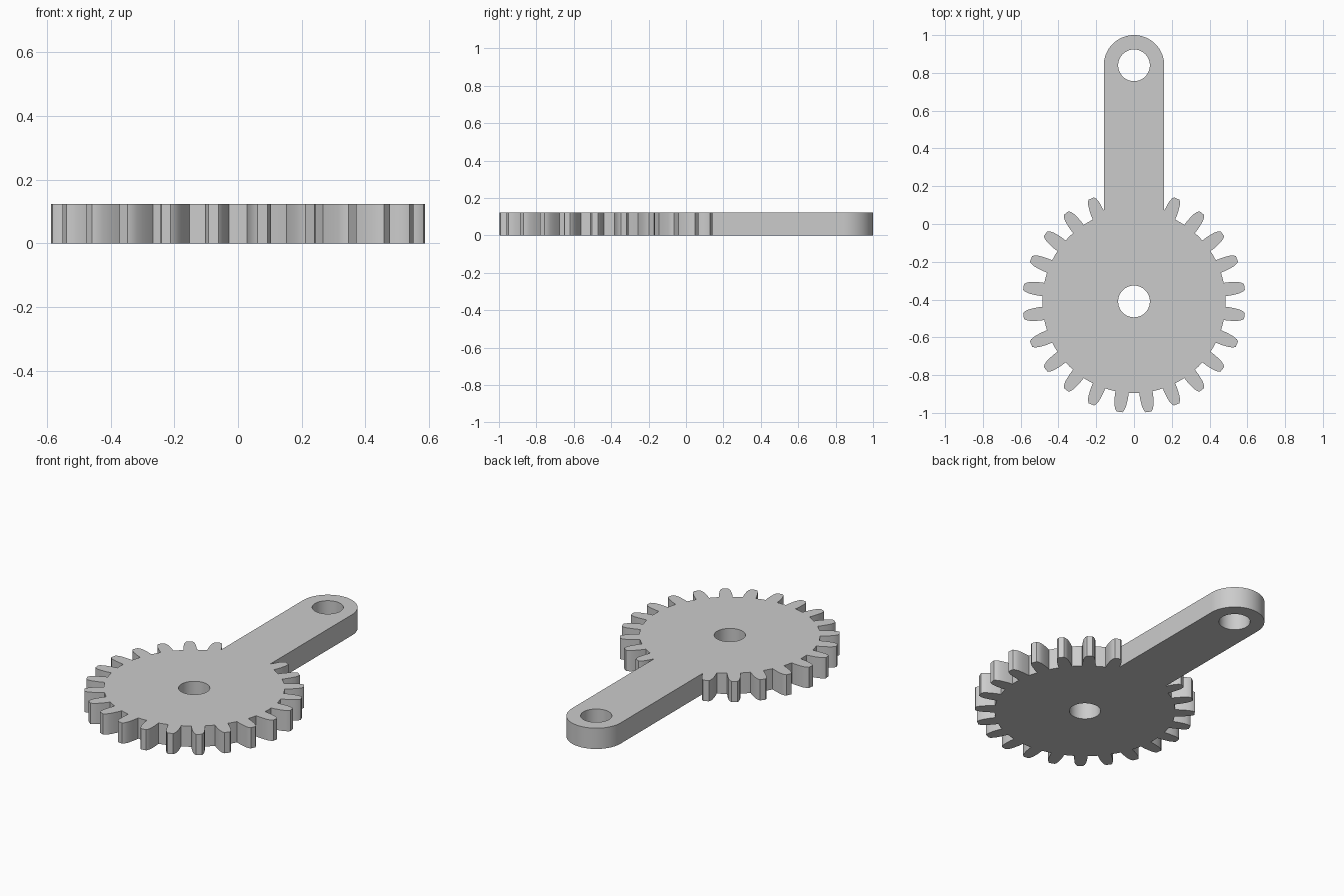
import bpy
from math import sin, cos, pi, radians

cube = bpy.data.objects.get("Cube")
if cube:
    bpy.data.objects.remove(cube, do_unlink=True)

THICK = 0.123
GEAR_Y, ARM_Y = -0.41, 0.84
ARM_HALF, HOLE = 0.16, 0.084
TEETH = 24
# Half of a tooth: radius, half angle in degrees
FLANK = [(0.485, 4.2), (0.51, 4.0), (0.535, 3.6), (0.56, 3.1), (0.58, 2.3), (0.59, 1.5)]

grey = bpy.data.materials.new("grey")
grey.use_nodes = True
colour = (0.6, 0.6, 0.6, 1)
grey.diffuse_color = colour
grey.node_tree.nodes["Principled BSDF"].inputs["Base Color"].default_value = colour


def arc(cy, r, start, end, steps):
    angles = [start + (end - start) * i / steps for i in range(steps + 1)]
    return [(r * cos(a), cy + r * sin(a)) for a in angles]


def polar(r, degrees):
    # Angle measured clockwise from the arm direction
    a = radians(degrees)
    return (r * sin(a), GEAR_Y + r * cos(a))


# Gear outline, leaving out the two teeth swallowed by the arm
outline = []
pitch = 360 / TEETH
for k in range(1, TEETH - 1):
    centre = (k + 0.5) * pitch
    outline += [polar(r, centre - h) for r, h in FLANK]
    outline += [polar(r, centre + h) for r, h in reversed(FLANK)]
    outline.append(polar(FLANK[0][0], centre + pitch / 2))
outline = [p for p in outline if p[1] < GEAR_Y or abs(p[0]) > ARM_HALF]

# Arm with a rounded end closes the outline
join_y = 0.075
outline.append((-ARM_HALF, join_y))
outline += arc(ARM_Y, ARM_HALF, pi, 0, 32)
outline.append((ARM_HALF, join_y))

# Flat curve with the axle and pin holes, given thickness
curve = bpy.data.curves.new("gear_arm", "CURVE")
curve.dimensions = "2D"
curve.fill_mode = "BOTH"
curve.extrude = THICK / 2
holes = [arc(y, HOLE, 0, 2 * pi, 48)[:-1] for y in (GEAR_Y, ARM_Y)]
for loop in [outline] + holes:
    spline = curve.splines.new("POLY")
    spline.points.add(len(loop) - 1)
    for point, (x, y) in zip(spline.points, loop):
        point.co = (x, y, 0, 1)
    spline.use_cyclic_u = True

gear = bpy.data.objects.new("gear_arm", curve)
bpy.context.collection.objects.link(gear)
gear.location.z = THICK / 2
bpy.ops.object.select_all(action="DESELECT")
gear.select_set(True)
bpy.context.view_layer.objects.active = gear
bpy.ops.object.convert(target="MESH")
gear = bpy.context.object

# Weld the caps to the walls and tidy the shading
bpy.ops.object.mode_set(mode="EDIT")
bpy.ops.mesh.select_all(action="SELECT")
bpy.ops.mesh.remove_doubles(threshold=0.0001)
bpy.ops.mesh.normals_make_consistent(inside=False)
bpy.ops.object.mode_set(mode="OBJECT")
gear.data.materials.clear()
gear.data.materials.append(grey)
bpy.ops.object.shade_smooth_by_angle(angle=radians(25))
